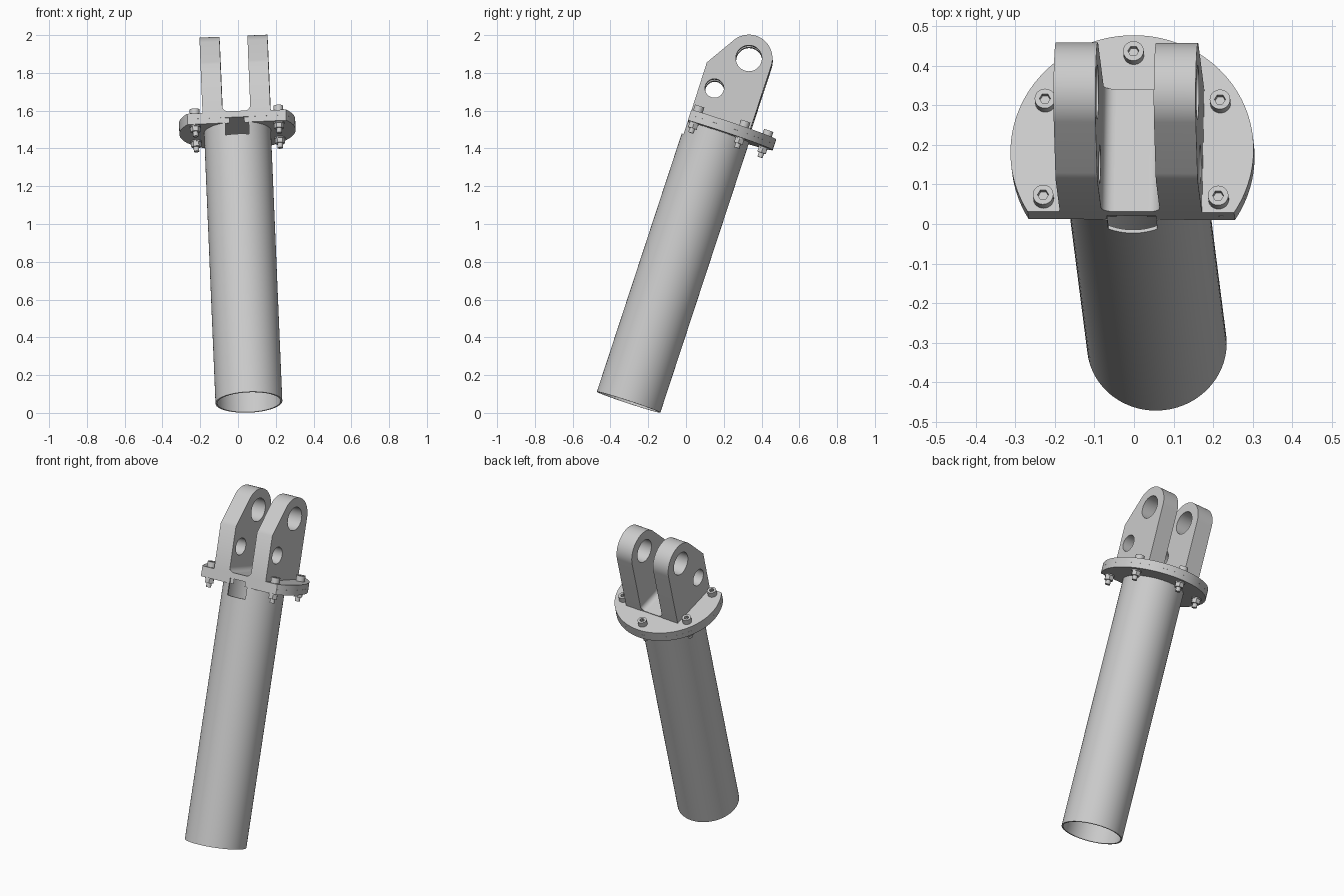
import bpy
import bmesh
from math import sin, cos, pi, asin, acos, atan2, hypot, radians
from mathutils import Matrix, Vector

if "Cube" in bpy.data.objects:
    bpy.data.objects.remove(bpy.data.objects["Cube"], do_unlink=True)

# Single steel colour
steel = bpy.data.materials.new("steel grey")
steel.use_nodes = True
grey = (0.6, 0.6, 0.6, 1)
steel.diffuse_color = grey
steel.node_tree.nodes["Principled BSDF"].inputs["Base Color"].default_value = grey

# Tilted frame: origin at the centre of the flange's top face, w along the tube
w = Vector((-0.04, 0.312, 0.949)).normalized()
u = Vector((1, -0.005, 0.0438))
u = (u - w * u.dot(w)).normalized()
v = w.cross(u)
FRAME = Matrix.Translation((-0.005, 0.185, 1.544)) @ Matrix((u, v, w)).transposed().to_4x4()

# Sketch planes inside that frame
FLAT = Matrix.Identity(4)
SIDE = Matrix(((0, 0, 1, 0), (1, 0, 0, 0), (0, 1, 0, 0), (0, 0, 0, 1)))
FRONT = Matrix(((1, 0, 0, 0), (0, 0, -1, 0), (0, 1, 0, 0), (0, 0, 0, 1)))

CUT = 0.163       # distance from centre to the flat front
FLANGE_R = 0.308
TUBE_R = 0.177
LENGTH = 1.567


def arc(r, a0=0.0, a1=2 * pi, n=64, cx=0.0, cy=0.0):
    full = abs(a1 - a0 - 2 * pi) < 1e-6
    steps = n if full else n - 1
    return [(cx + r * cos(a0 + (a1 - a0) * i / steps),
             cy + r * sin(a0 + (a1 - a0) * i / steps)) for i in range(n)]


def finish(ob):
    ob.data.shade_smooth()
    ob.data.set_sharp_from_angle(angle=radians(32))


def extrude(name, loops, lo, hi, plane=FLAT, at=(0, 0, 0)):
    """Solid from an outline and its holes, running from lo to hi."""
    cu = bpy.data.curves.new(name, "CURVE")
    cu.dimensions = "2D"
    cu.fill_mode = "BOTH"
    cu.extrude = (hi - lo) / 2
    for loop in loops:
        sp = cu.splines.new("POLY")
        sp.points.add(len(loop) - 1)
        for p, (x, y) in zip(sp.points, loop):
            p.co = (x, y, 0, 1)
        sp.use_cyclic_u = True
    tmp = bpy.data.objects.new(name + "_sketch", cu)
    bpy.context.collection.objects.link(tmp)
    dg = bpy.context.evaluated_depsgraph_get()
    me = bpy.data.meshes.new_from_object(tmp.evaluated_get(dg))
    bpy.data.objects.remove(tmp, do_unlink=True)
    bm = bmesh.new()
    bm.from_mesh(me)
    bmesh.ops.remove_doubles(bm, verts=bm.verts, dist=1e-5)
    bm.transform(Matrix.Translation(at) @ plane @ Matrix.Translation((0, 0, (lo + hi) / 2)))
    bmesh.ops.recalc_face_normals(bm, faces=bm.faces)
    bm.to_mesh(me)
    bm.free()
    me.name = name
    me.materials.clear()
    me.materials.append(steel)
    ob = bpy.data.objects.new(name, me)
    ob.matrix_world = FRAME
    bpy.context.collection.objects.link(ob)
    finish(ob)
    return ob


# Tube and the two flange plates with their flat front
tube = extrude("tube", [arc(TUBE_R, n=96), arc(0.168, n=96)], -LENGTH, -0.058)
a = asin(CUT / FLANGE_R)
outline = arc(FLANGE_R, -a, pi + a, 80)
extrude("upper_flange", [outline], -0.03, 0)
lower = extrude("lower_flange", [outline, arc(0.161)], -0.06, -0.0302)

# Inspection window through the tube and lower plate
box = [(-0.062, -0.3), (0.062, -0.3), (0.062, -0.156), (-0.062, -0.156)]
cutter = extrude("window_cutter", [box], -0.128, -0.029)
cutter.hide_render = True
for ob in (tube, lower):
    mod = ob.modifiers.new("window", "BOOLEAN")
    mod.operation = "DIFFERENCE"
    mod.solver = "EXACT"
    mod.object = cutter
    dg = bpy.context.evaluated_depsgraph_get()
    cut_mesh = bpy.data.meshes.new_from_object(ob.evaluated_get(dg))
    ob.modifiers.clear()
    ob.data = cut_mesh
    finish(ob)
bpy.data.objects.remove(cutter, do_unlink=True)

# Clevis ears: round top tangent to a sloped shoulder, two pin holes
pv, pw, R = 0.0395, 0.356, 0.125
sv, sw = -CUT - 0.002, 0.277
dv, dw = sv - pv, sw - pw
tangent = atan2(dw, dv) % (2 * pi) - acos(R / hypot(dv, dw))
ear = [(-CUT, -0.005), (pv + R, -0.005)]
ear += arc(R, 0, tangent, 32, pv, pw)
ear += [(sv + 0.012, sw + 0.008), (sv, sw - 0.012)]
holes = [arc(0.069, n=48, cx=pv, cy=pw), arc(0.05, n=40, cx=-0.084, cy=0.148)]
INNER, OUTER, FILLET = 0.074, 0.18, 0.03
for side, s in (("left", 1), ("right", -1)):
    lo, hi = sorted((s * INNER, s * OUTER))
    extrude(side + "_ear", [ear] + holes, lo, hi, SIDE)
    # Rounded inner corner where the ear meets the flange
    corner = [(s * (INNER + 0.002), -0.002)]
    corner += [(s * (INNER - x), y) for x, y in
               arc(FILLET, -pi / 2, -pi, 10, FILLET, FILLET + 0.004)]
    corner += [(s * (INNER + 0.002), FILLET + 0.004)]
    corner.insert(1, (s * (INNER - FILLET), -0.002))
    extrude(side + "_ear_fillet", [corner], -CUT, CUT, FRONT)
gap = INNER - FILLET + 0.001
extrude("clevis_floor", [[(-gap, -0.002), (gap, -0.002), (gap, 0.004), (-gap, 0.004)]],
        -CUT, CUT, FRONT)

# Five socket-head bolts with washers and nuts
for i, deg in enumerate((-30, 30, 90, 150, 210), 1):
    t = radians(deg)
    at = (0.256 * cos(t), 0.256 * sin(t), 0)
    extrude(f"bolt_head_{i}", [arc(0.026, n=32), arc(0.014, n=6)], -0.001, 0.032, at=at)
    extrude(f"bolt_shank_{i}", [arc(0.0145, n=24)], -0.117, 0.014, at=at)
    extrude(f"washer_{i}", [arc(0.029, n=32)], -0.066, -0.059, at=at)
    extrude(f"nut_{i}", [arc(0.027, n=6)], -0.092, -0.065, at=at)
